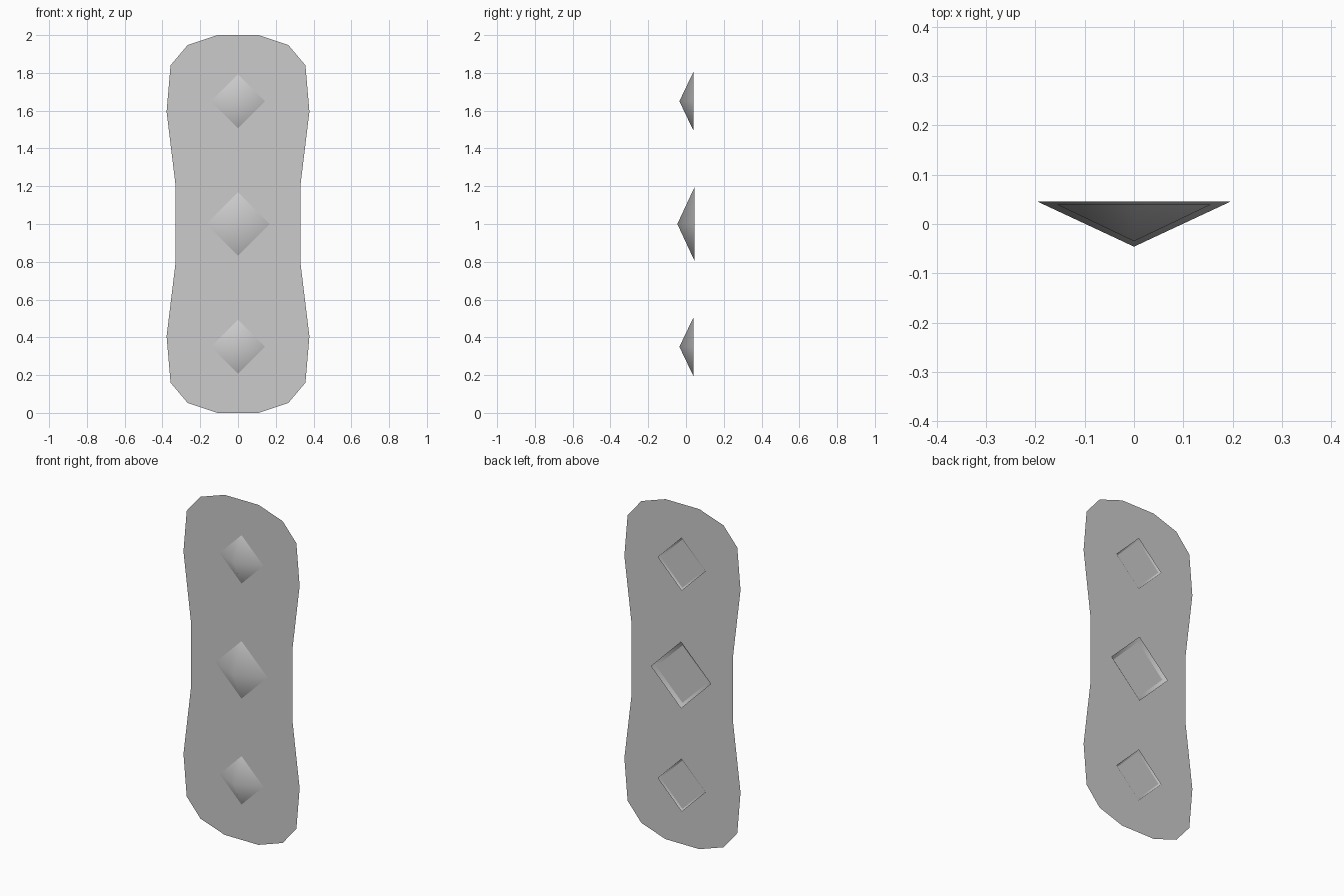
import bpy, bmesh, math
from mathutils import Matrix

if "Cube" in bpy.data.objects:
    bpy.data.objects.remove(bpy.data.objects["Cube"])


def make_object(name, bm, smooth=False):
    mesh = bpy.data.meshes.new(name)
    for f in bm.faces:
        f.smooth = smooth
    bm.to_mesh(mesh)
    bm.free()
    obj = bpy.data.objects.new(name, mesh)
    bpy.context.collection.objects.link(obj)
    return obj


# Paper-thin plate: one quarter outline mirrored to all four corners
quarter = [(0.33, 0.20), (0.378, 0.595), (0.357, 0.84), (0.267, 0.947), (0.11, 1.0)]
right = [(x, 1 - z) for x, z in reversed(quarter)] + [(x, 1 + z) for x, z in quarter]
outline = right + [(-x, z) for x, z in reversed(right)]
bm = bmesh.new()
bm.faces.new([bm.verts.new((x, 0.033, z)) for x, z in outline])
make_object("plate", bm)


# Hollow, open-backed pyramid stud pushed through the plate, apex to the front
def stud(name, z, radius, y_apex, y_base):
    bm = bmesh.new()
    bmesh.ops.create_cone(bm, cap_ends=False, segments=4, radius1=radius,
                          radius2=0, depth=y_base - y_apex)
    bmesh.ops.remove_doubles(bm, verts=bm.verts, dist=1e-5)
    bmesh.ops.transform(bm, verts=bm.verts, matrix=Matrix.Translation(
        (0, (y_apex + y_base) / 2, z)) @ Matrix.Rotation(math.pi / 2, 4, 'X'))
    bmesh.ops.recalc_face_normals(bm, faces=bm.faces)
    make_object(name, bm, smooth=True)


stud("lower_stud", 0.35, 0.157, -0.035, 0.040)
stud("middle_stud", 1.0, 0.197, -0.046, 0.046)
stud("upper_stud", 1.65, 0.157, -0.035, 0.040)
